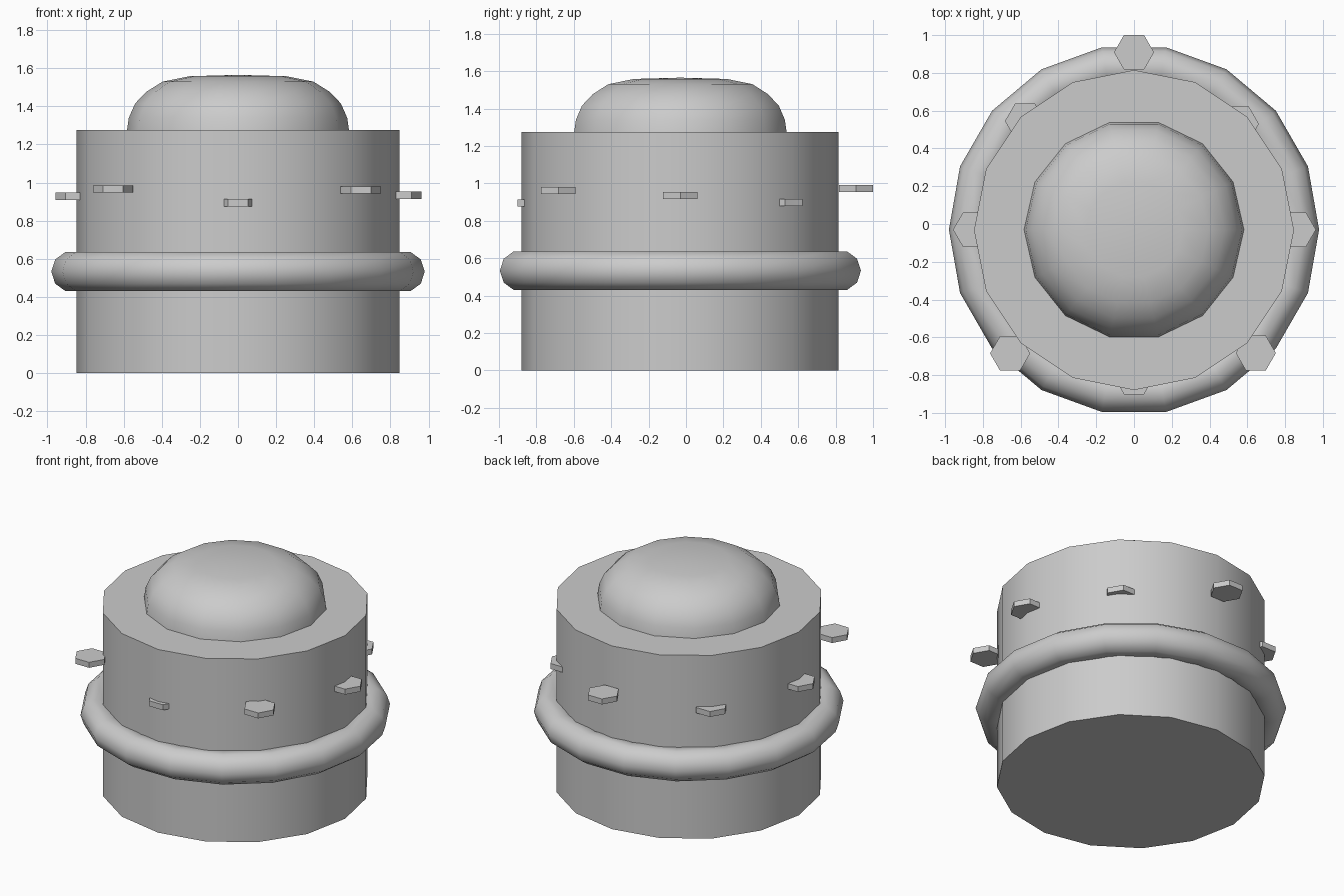
import bpy, bmesh, math

if "Cube" in bpy.data.objects:
    bpy.data.objects.remove(bpy.data.objects["Cube"])

CY = -0.03  # y of the shared axis

grey = bpy.data.materials.new("plain grey")
grey.diffuse_color = (0.6, 0.6, 0.6, 1)
grey.use_nodes = True
grey.node_tree.nodes["Principled BSDF"].inputs["Base Color"].default_value = grey.diffuse_color


def finish(name, smooth=None):
    ob = bpy.context.object
    ob.name = name
    ob.data.materials.append(grey)
    if smooth:
        bpy.ops.object.shade_smooth_by_angle(angle=math.radians(smooth))
    return ob


# Drum body
bpy.ops.mesh.primitive_cylinder_add(vertices=16, radius=0.847, depth=1.275,
                                    location=(0, CY - 0.002, 0.6375))
finish("drum_body", 30)

# Ring around the drum
bpy.ops.mesh.primitive_torus_add(major_segments=18, minor_segments=10,
                                 major_radius=0.872, minor_radius=0.108,
                                 location=(0, CY, 0.533))
finish("ring", 60)

# Domed cap, turned from a profile of (radius, height)
profile = [(0.583, 1.27), (0.573, 1.34), (0.54, 1.415), (0.48, 1.477),
           (0.395, 1.53), (0.255, 1.558)]
SIDES = 14
bm = bmesh.new()
rings = [[bm.verts.new((r * math.cos(2 * math.pi * i / SIDES),
                        r * math.sin(2 * math.pi * i / SIDES) + CY, z))
          for i in range(SIDES)] for r, z in profile]
for a, b in zip(rings, rings[1:]):
    for i in range(SIDES):
        j = (i + 1) % SIDES
        bm.faces.new((a[i], a[j], b[j], b[i]))
tip = bm.verts.new((0, CY, 1.565))
for i in range(SIDES):
    bm.faces.new((rings[-1][i], rings[-1][(i + 1) % SIDES], tip))
bm.faces.new(rings[0][::-1])
mesh = bpy.data.meshes.new("dome")
bm.to_mesh(mesh)
bm.free()
dome = bpy.data.objects.new("dome", mesh)
bpy.context.collection.objects.link(dome)
bpy.ops.object.select_all(action='DESELECT')
dome.select_set(True)
bpy.context.view_layer.objects.active = dome
finish("dome", 50)

# Flat hexagonal studs, set unevenly around the drum
studs = {
    "back": (0, 0.909, 0.972), "front": (0, -0.81, 0.894),
    "right": (0.857, CY, 0.934), "left": (-0.852, CY, 0.928),
    "front_right": (0.645, -0.683, 0.961), "front_left": (-0.656, -0.685, 0.966),
    "back_right": (0.555, 0.53, 0.898), "back_left": (-0.577, 0.545, 0.90),
}
for name, loc in studs.items():
    bpy.ops.mesh.primitive_cylinder_add(vertices=6, radius=0.106, depth=0.038,
                                        location=loc, rotation=(0, 0, math.pi / 6))
    finish("stud_" + name)
